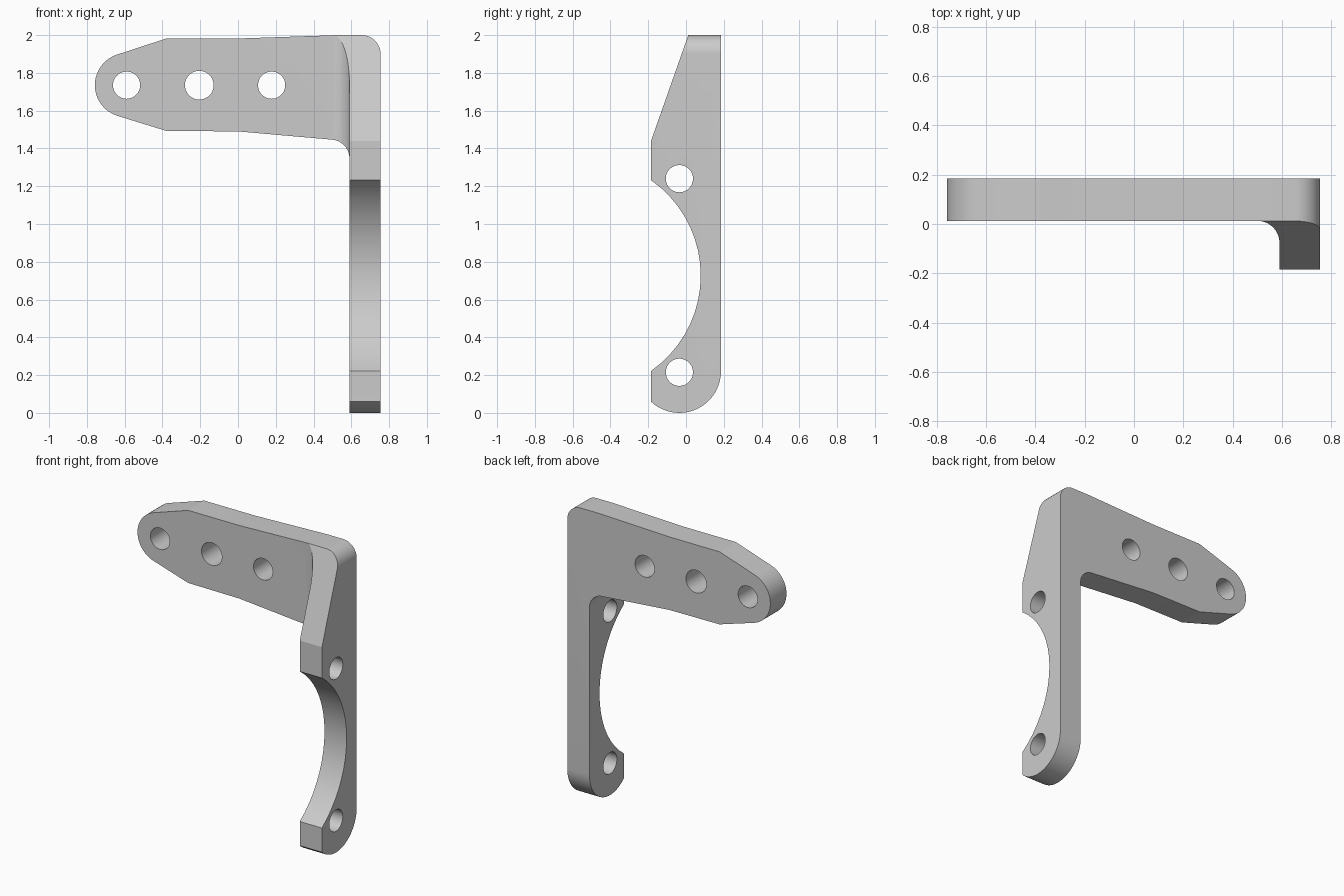
import bpy, bmesh, math
from mathutils import Vector

cube = bpy.data.objects.get("Cube")
if cube:
    bpy.data.objects.remove(cube, do_unlink=True)

grey = bpy.data.materials.new("plain grey")
grey.use_nodes = True
colour = (0.6, 0.6, 0.6, 1)
grey.diffuse_color = colour
grey.node_tree.nodes["Principled BSDF"].inputs["Base Color"].default_value = colour


def arc(cx, cy, r, start, end):
    """Points along a circular arc, angles in degrees."""
    n = max(2, round(abs(end - start) / 6))
    angles = [math.radians(start + (end - start) * i / n) for i in range(n + 1)]
    return [(cx + r * math.cos(a), cy + r * math.sin(a)) for a in angles]


def prism(name, outline, axis, low=-3, high=3):
    """Extrude a 2D outline along the given axis."""
    def place(p, d):
        c = list(p)
        c.insert(axis, d)
        return Vector(c)
    bm = bmesh.new()
    face = bm.faces.new([bm.verts.new(place(p, low)) for p in outline])
    grown = bmesh.ops.extrude_face_region(bm, geom=[face])["geom"]
    moved = [v for v in grown if isinstance(v, bmesh.types.BMVert)]
    bmesh.ops.translate(bm, verts=moved, vec=place((0, 0), high - low))
    bmesh.ops.recalc_face_normals(bm, faces=bm.faces)
    mesh = bpy.data.meshes.new(name)
    bm.to_mesh(mesh)
    bm.free()
    mesh.materials.append(grey)
    obj = bpy.data.objects.new(name, mesh)
    bpy.context.collection.objects.link(obj)
    return obj


def combine(target, tool, operation):
    """Apply a boolean and discard the tool."""
    tool.hide_render = True
    mod = target.modifiers.new("shape", "BOOLEAN")
    mod.solver = "EXACT"
    mod.operation = operation
    mod.object = tool
    bpy.context.view_layer.objects.active = target
    bpy.ops.object.modifier_apply(modifier=mod.name)
    bpy.data.objects.remove(tool, do_unlink=True)


# L-shaped plan with the filleted inner corner
plan = [(-1, 0.5), (-1, 0.013)] + arc(0.5, -0.077, 0.09, 90, 0) + [
    (0.59, -0.5), (1, -0.5), (1, 0.5)]
bracket = prism("angle_bracket", plan, 2)

# Front outline: tapered arm, rounded top corner and leg
front = (arc(-0.588, 1.735, 0.17, 107, 253) + [(-0.38, 1.493), (0, 1.49)]
         + arc(0.49, 1.347, 0.1, 85, 0) + [(0.59, -0.2), (0.755, -0.2)]
         + arc(0.655, 1.9, 0.1, 0, 90) + [(0.53, 2), (0, 1.982), (-0.38, 1.982)])
combine(bracket, prism("front_outline", front, 1), "INTERSECT")

# Side outline: sloped shoulder, curved cutout and rounded foot
half = math.degrees(math.asin(0.505 / 0.616))
side = ([(0.185, 2.2), (0.185, 0.22)] + arc(-0.035, 0.22, 0.22, 0, -133)
        + [(-0.185, 0.065)] + arc(-0.538, 0.727, 0.616, -half, half)
        + [(-0.185, 1.44), (0.012, 2), (0.047, 2.1), (0.047, 2.2)])
combine(bracket, prism("side_outline", side, 0), "INTERSECT")

# Bolt holes through the arm and the leg
for x, r in ((-0.59, 0.072), (-0.205, 0.076), (0.178, 0.072)):
    combine(bracket, prism("arm_hole", arc(x, 1.735, r, 0, 360)[:-1], 1), "DIFFERENCE")
for z in (0.215, 1.24):
    combine(bracket, prism("leg_hole", arc(-0.035, z, 0.072, 0, 360)[:-1], 0), "DIFFERENCE")

# Smooth the curved walls only
bpy.ops.object.select_all(action="DESELECT")
bracket.select_set(True)
bpy.context.view_layer.objects.active = bracket
bpy.ops.object.shade_smooth_by_angle(angle=math.radians(10))
